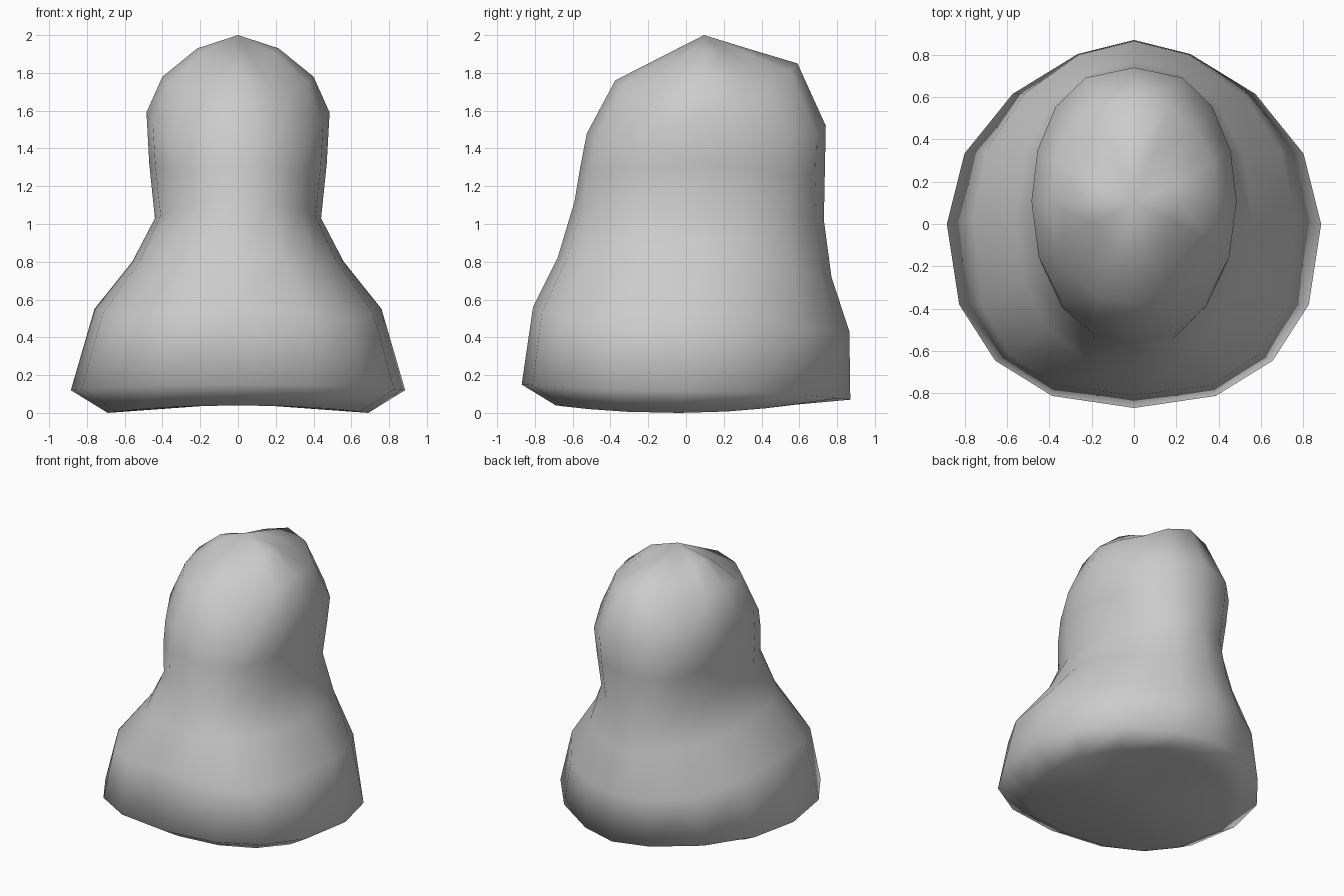
import bpy, bmesh, math

cube = bpy.data.objects.get("Cube")
if cube:
    bpy.data.objects.remove(cube, do_unlink=True)

SIDES = 16

# Cross-sections: half width, front y, back y, front z, side z, back z,
# front roundness, back roundness, drop of the diagonal corners
RINGS = [
    (0.69, -0.69, 0.62, 0.04, 0.00, 0.05, 0.9, 1.0, 0.0),
    (0.885, -0.87, 0.87, 0.15, 0.12, 0.07, 0.86, 1.25, 0.0),
    (0.76, -0.81, 0.865, 0.56, 0.55, 0.43, 0.74, 1.12, 0.05),
    (0.56, -0.68, 0.77, 0.82, 0.80, 0.72, 0.88, 1.0, 0.0),
    (0.44, -0.59, 0.73, 1.12, 1.03, 1.02, 0.9, 0.9, 0.0),
    (0.47, -0.56, 0.735, 1.30, 1.32, 1.27, 0.9, 0.82, 0.03),
    (0.485, -0.525, 0.74, 1.48, 1.59, 1.52, 0.92, 0.78, 0.11),
    (0.40, -0.375, 0.59, 1.76, 1.78, 1.85, 0.92, 0.9, 0.06),
    (0.215, -0.14, 0.34, 1.88, 1.93, 1.925, 1.0, 1.0, 0.04),
]


def ring_point(i, half, front, back, zf, zs, zb, round_front, round_back, drop):
    """One point of an egg-shaped, slightly tilted cross-section."""
    a = 2 * math.pi * i / SIDES
    c, s = math.cos(a), math.sin(a)
    at_back = s > 0
    x = math.copysign(abs(c) ** (round_back if at_back else round_front), c) * half
    depth = s if at_back else -abs(s) ** round_front
    y = (front + back) / 2 + depth * (back - front) / 2
    z = zs + ((zb if at_back else zf) - zs) * s * s - drop * math.sin(2 * a) ** 2
    return x, y, z


# Flared body rising into a rounded head, as one lofted skin
bm = bmesh.new()
loops = [[bm.verts.new(ring_point(i, *r)) for i in range(SIDES)] for r in RINGS]
base = bm.verts.new((0, 0, 0.05))
crown = bm.verts.new((0, 0.095, 2.0))
for i in range(SIDES):
    j = (i + 1) % SIDES
    for low, high in zip(loops, loops[1:]):
        bm.faces.new((low[i], low[j], high[j], high[i]))
    bm.faces.new((base, loops[0][j], loops[0][i]))
    bm.faces.new((crown, loops[-1][i], loops[-1][j]))
bmesh.ops.recalc_face_normals(bm, faces=bm.faces)
for face in bm.faces:
    face.smooth = True

mesh = bpy.data.meshes.new("body")
bm.to_mesh(mesh)
bm.free()
body = bpy.data.objects.new("body", mesh)
bpy.context.collection.objects.link(body)

# Plain grey surface
grey = bpy.data.materials.new("light grey")
grey.use_nodes = True
colour = (0.6, 0.6, 0.6, 1)
grey.diffuse_color = colour
grey.node_tree.nodes["Principled BSDF"].inputs["Base Color"].default_value = colour
mesh.materials.append(grey)
